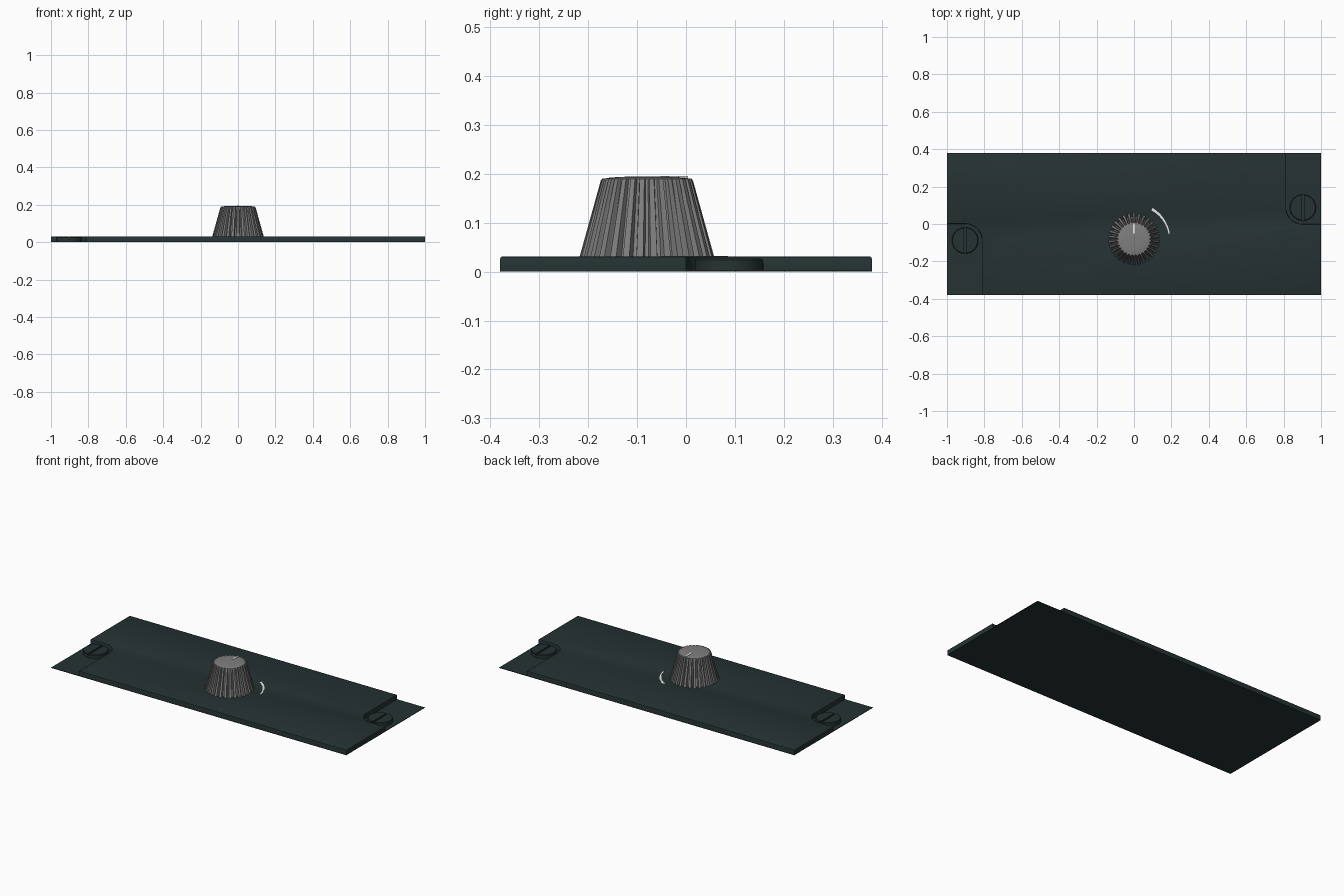
import bpy, bmesh, math

if "Cube" in bpy.data.objects:
    bpy.data.objects.remove(bpy.data.objects["Cube"])

def mat(name, rgb):
    m = bpy.data.materials.new(name)
    m.diffuse_color = (*rgb, 1)
    m.use_nodes = True
    m.node_tree.nodes["Principled BSDF"].inputs["Base Color"].default_value = m.diffuse_color
    return m

PLATE = mat("dark green grey", (0.019, 0.032, 0.032))
KNOB = mat("mid grey", (0.21, 0.21, 0.21))
WHITE = mat("off white", (0.8, 0.8, 0.8))

def loft(name, rings, material, smooth=0):
    """Skin a stack of equal-length rings of (x, y, z) and cap both ends."""
    bm = bmesh.new()
    vs = [[bm.verts.new(p) for p in r] for r in rings]
    n = len(vs[0])
    for a, b in zip(vs, vs[1:]):
        for i in range(n):
            j = (i + 1) % n
            bm.faces.new((a[i], a[j], b[j], b[i]))
    bm.faces.new(vs[0][::-1])
    bm.faces.new(vs[-1])
    bmesh.ops.recalc_face_normals(bm, faces=bm.faces)
    me = bpy.data.meshes.new(name)
    bm.to_mesh(me)
    bm.free()
    me.materials.append(material)
    ob = bpy.data.objects.new(name, me)
    bpy.context.collection.objects.link(ob)
    if smooth:
        bpy.ops.object.select_all(action='DESELECT')
        ob.select_set(True)
        bpy.context.view_layer.objects.active = ob
        bpy.ops.object.shade_smooth_by_angle(angle=math.radians(smooth))
    return ob

def flat(pts, z):
    return [(x, y, z) for x, y in pts]

def arc(cx, cy, r, a0, a1, n):
    return [(cx + r * math.cos(math.radians(a0 + (a1 - a0) * i / n)),
             cy + r * math.sin(math.radians(a0 + (a1 - a0) * i / n))) for i in range(n + 1)]

# thin backing sheet filling the full rectangle
W, D, T = 1.0, 0.38, 0.031
rect = [(-W, -D), (W, -D), (W, D), (-W, D)]
loft("backing_sheet", [flat(rect, 0), flat(rect, 0.003)], PLATE)

# thick plate with a rounded notch at two opposite corners
def plate_outline(e):
    nx, r = 0.813 - e, 0.085 + e
    half = [(W - e, -D + e), (W - e, -e)]
    half += arc(nx + r, -e + r, r, 270, 180, 10)
    half += [(nx, D - e)]
    return half + [(-x, -y) for x, y in half]

loft("panel_plate", [flat(plate_outline(0), 0.002), flat(plate_outline(0), T - 0.004),
                     flat(plate_outline(0.0015), T - 0.001), flat(plate_outline(0.004), T)],
     PLATE, 30)

# slotted screws, one in each notch
for side, label in ((-1, "left"), (1, "right")):
    cx, cy = side * 0.903, side * 0.088
    disc = arc(cx, cy, 0.07, 0, 360 - 360 / 48, 47)
    loft(label + "_screw_base", [flat(disc, 0.002), flat(disc, 0.018)], PLATE, 30)
    for h, part in ((0, "_screw_half_a"), (180, "_screw_half_b")):
        def half_disc(r):
            return arc(cx, cy, r, h - 85, h + 85, 24)
        loft(label + part, [flat(half_disc(0.07), 0.017), flat(half_disc(0.07), 0.024),
                            flat(half_disc(0.067), 0.027)], PLATE, 30)

# ribbed, tapering knob
KX, KY, RIBS = 0, -0.08, 30
def ribbed(outer, inner, z):
    pts = []
    for i in range(RIBS):
        for off, r in ((-0.24, outer), (0.24, outer), (0.36, inner), (0.64, inner)):
            a = math.tau * (i + off) / RIBS + math.pi / 2
            pts.append((KX + r * math.cos(a), KY + r * math.sin(a), z))
    return pts

loft("knob_body", [ribbed(0.138, 0.120, 0.03), ribbed(0.0945, 0.086, 0.186),
                   ribbed(0.092, 0.085, 0.19), ribbed(0.084, 0.084, 0.191)], KNOB)

# slightly domed cap
cap = [flat(arc(KX, KY, 0.086 * math.cos(t), 0, 352.5, 47), 0.190 + 0.005 * math.sin(t))
       for t in (0, 0.4, 0.8, 1.2, 1.5)]
loft("knob_cap", cap, KNOB, 40)

# pointer line on the cap
ptr = [(-0.005, -0.052), (0.005, -0.052), (0.005, 0.004), (-0.005, 0.004)]
loft("knob_pointer", [flat(ptr, 0.189), flat(ptr, 0.1957)], WHITE)

# tapered arc mark printed beside the knob
N = 24
outer = arc(KX, KY, 0.193, 8, 59, N)
inner = []
for i in range(N + 1):
    a = math.radians(8 + 51 * i / N)
    r = 0.193 - (0.006 + 0.008 * i / N)
    inner.append((KX + r * math.cos(a), KY + r * math.sin(a)))
mark = outer + inner[::-1]
loft("dial_arc_mark", [flat(mark, T - 0.001), flat(mark, T + 0.001)], WHITE)
